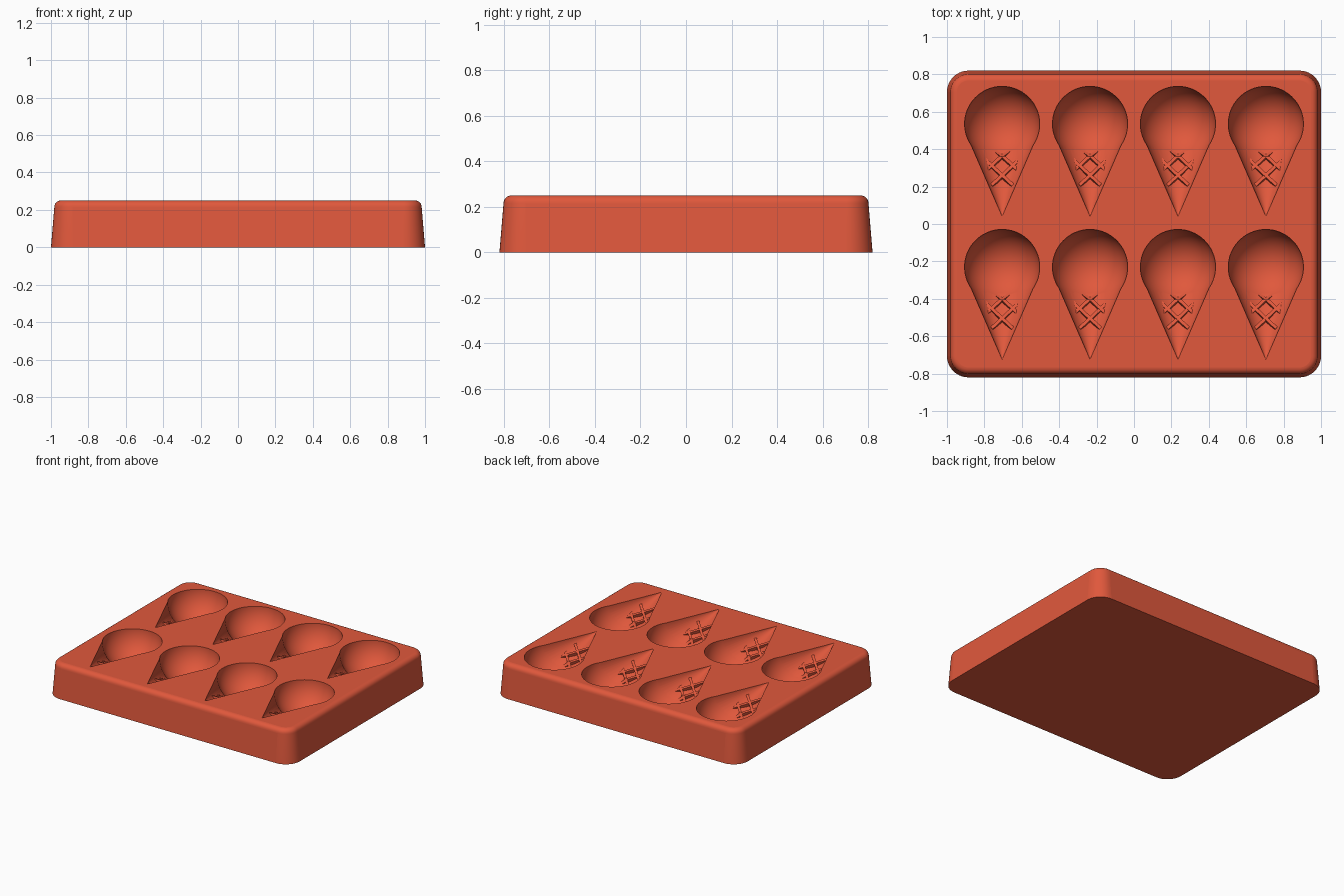
import bpy, bmesh, math
from mathutils import Matrix

cube = bpy.data.objects.get("Cube")
if cube:
    bpy.data.objects.remove(cube, do_unlink=True)

mat = bpy.data.materials.new("coral_red_silicone")
mat.use_nodes = True
colour = (0.75, 0.098, 0.045, 1)
mat.diffuse_color = colour
bsdf = next(n for n in mat.node_tree.nodes if n.type == 'BSDF_PRINCIPLED')
bsdf.inputs["Base Color"].default_value = colour

TOP = 0.25            # tray height
R = 0.201             # scoop radius
TIP = 0.495           # scoop centre to cone tip
SLOPE, FLAT = 0.435, 0.905   # cone taper and depth squash
CELLS = [(x, y) for x in (-0.705, -0.235, 0.235, 0.705) for y in (0.535, -0.23)]
T, Rot = Matrix.Translation, Matrix.Rotation


def make_object(name, bm):
    bmesh.ops.recalc_face_normals(bm, faces=bm.faces[:])
    for f in bm.faces:
        f.smooth = True
    me = bpy.data.meshes.new(name)
    bm.to_mesh(me)
    bm.free()
    me.materials.append(mat)
    ob = bpy.data.objects.new(name, me)
    bpy.context.collection.objects.link(ob)
    return ob


def rounded_ring(bm, hx, hy, r, z, steps=10):
    verts = []
    for i, (sx, sy) in enumerate(((1, 1), (-1, 1), (-1, -1), (1, -1))):
        for k in range(steps + 1):
            a = math.pi / 2 * (i + k / steps)
            verts.append(bm.verts.new((sx * (hx - r) + r * math.cos(a),
                                       sy * (hy - r) + r * math.sin(a), z)))
    return verts


# Tray block: tapered walls and a rounded top rim
bm = bmesh.new()
levels = [(0, 0)]
fillet = 0.035
for k in range(7):
    a = math.pi / 2 * k / 6
    levels.append((0.018 + fillet * (1 - math.cos(a)), TOP - fillet * (1 - math.sin(a))))
rings = [rounded_ring(bm, 1 - d, 0.82 - d, 0.115 - d, z) for d, z in levels]
for lo, hi in zip(rings, rings[1:]):
    for i in range(len(lo)):
        j = (i + 1) % len(lo)
        bm.faces.new((lo[i], lo[j], hi[j], hi[i]))
bm.faces.new(rings[0][::-1])
bm.faces.new(rings[-1])
tray = make_object("mould_tray", bm)

# Cone hollows, lying on their side, turned half a facet off the tray surface
bm = bmesh.new()
base = 0.0816
length = TIP - base
for x, y in CELLS:
    m = (T((x, y - base - length / 2, TOP + 0.0005)) @ Matrix.Diagonal((1, 1, FLAT, 1))
         @ Rot(math.pi / 2, 4, 'X') @ Rot(math.pi / 64, 4, 'Z'))
    bmesh.ops.create_cone(bm, cap_ends=True, segments=64, radius1=length * SLOPE,
                          radius2=0, depth=length, matrix=m)
cones = make_object("cone_cutter", bm)

# Scoop hollows: odd ring count keeps vertices off the tray surface
bm = bmesh.new()
for x, y in CELLS:
    bmesh.ops.create_uvsphere(bm, u_segments=64, v_segments=33, radius=R,
                              matrix=T((x, y, TOP)) @ Rot(0.02, 4, 'Z'))
scoops = make_object("scoop_cutter", bm)


# Waffle ridges following the cone floor
def waffle_bars(name, angle, height):
    bm = bmesh.new()
    dist = 0.23
    drop = SLOPE * FLAT
    thick = 0.05
    for x, y in CELLS:
        frame = (T((x, y - dist, TOP - (TIP - dist) * drop))
                 @ Rot(-math.atan(drop), 4, 'X') @ Rot(angle, 4, 'Z'))
        for off in (-0.04, 0.04):
            m = (frame @ T((off, 0, height - thick / 2))
                 @ Matrix.Diagonal((0.018, 0.24, thick, 1)))
            bmesh.ops.create_cube(bm, size=1, matrix=m)
    return make_object(name, bm)


bars_a = waffle_bars("waffle_ridges_left", math.pi / 4, 0.026)
bars_b = waffle_bars("waffle_ridges_right", -math.pi / 4, 0.025)

# Carve the cones, add the ridges, then carve the scoops
bpy.ops.object.select_all(action='DESELECT')
bpy.context.view_layer.objects.active = tray
tray.select_set(True)
for helper, op in ((cones, 'DIFFERENCE'), (bars_a, 'UNION'),
                   (bars_b, 'UNION'), (scoops, 'DIFFERENCE')):
    helper.hide_render = True
    mod = tray.modifiers.new(helper.name, 'BOOLEAN')
    mod.operation = op
    mod.solver = 'EXACT'
    mod.object = helper
    bpy.ops.object.modifier_apply(modifier=mod.name)
    bpy.data.objects.remove(helper, do_unlink=True)

# Smooth hollows and rounded edges, flat large planes
bpy.ops.object.shade_smooth_by_angle(angle=math.radians(30))
for p in tray.data.polygons:
    p.material_index = 0
    if p.area > 0.2 or abs(p.normal.z) > 0.9999:
        p.use_smooth = False
